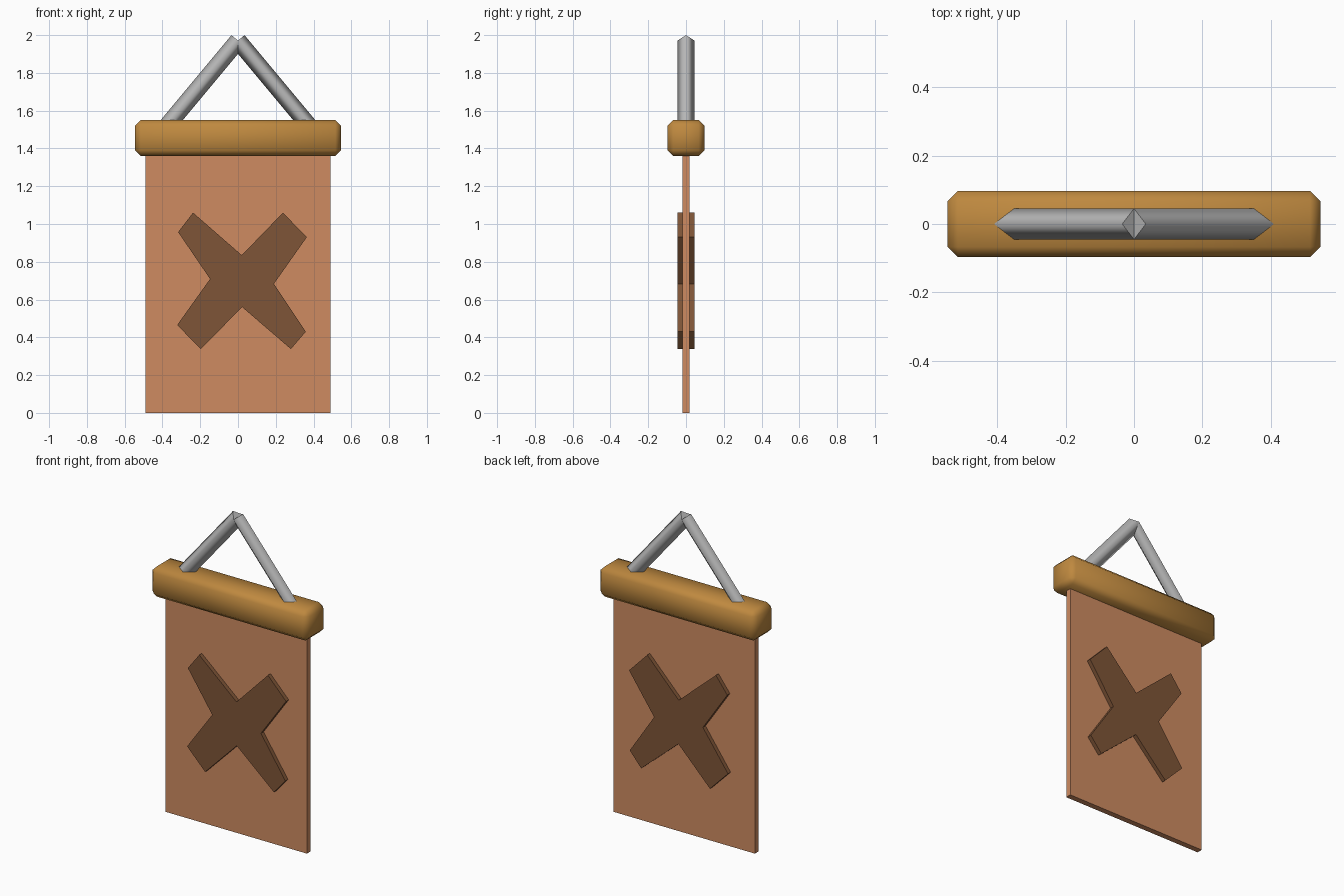
import bpy, bmesh
from mathutils import Vector

if "Cube" in bpy.data.objects:
    bpy.data.objects.remove(bpy.data.objects["Cube"])


def material(name, r, g, b):
    m = bpy.data.materials.new(name)
    m.diffuse_color = (r, g, b, 1)
    m.use_nodes = True
    m.node_tree.nodes["Principled BSDF"].inputs["Base Color"].default_value = m.diffuse_color
    return m


CLOTH = material("terracotta cloth", 0.62, 0.26, 0.12)
MARK = material("dark brown", 0.21, 0.09, 0.038)
WOOD = material("golden wood", 0.52, 0.25, 0.05)
CORD = material("grey cord", 0.48, 0.48, 0.48)


def finish(name, bm, mat, smooth=False):
    bmesh.ops.recalc_face_normals(bm, faces=bm.faces)
    for f in bm.faces:
        f.smooth = smooth
    mesh = bpy.data.meshes.new(name)
    bm.to_mesh(mesh)
    bm.free()
    mesh.materials.append(mat)
    ob = bpy.data.objects.new(name, mesh)
    bpy.context.collection.objects.link(ob)
    return ob


def box(name, size, center, mat, bevel=0.0):
    bm = bmesh.new()
    bmesh.ops.create_cube(bm, size=1)
    for v in bm.verts:
        v.co = Vector(a * b for a, b in zip(v.co, size)) + Vector(center)
    if bevel:
        bmesh.ops.bevel(bm, geom=bm.edges[:], offset=bevel, segments=1,
                        affect='EDGES')
    return finish(name, bm, mat, bevel > 0)


# Hanging cloth and the chamfered bar above it
box("banner_cloth", (0.98, 0.036, 1.42), (0, 0, 0.71), CLOTH)
box("top_bar", (1.09, 0.194, 0.19), (0, 0, 1.455), WOOD, 0.03)

# Cross emblem, pushed right through the cloth
outline = [(-.238, 1.06), (.02, .835), (.238, 1.06), (.364, .93),
           (.19, .683), (.359, .43), (.28, .338), (.022, .56),
           (-.197, .338), (-.322, .465), (-.148, .709), (-.317, .957)]
bm = bmesh.new()
face = bm.faces.new([bm.verts.new((x, -0.044, z)) for x, z in outline])
ext = bmesh.ops.extrude_face_region(bm, geom=[face], use_keep_orig=True)
for v in ext["geom"]:
    if isinstance(v, bmesh.types.BMVert):
        v.co.y = 0.044
finish("cross_emblem", bm, MARK)

# Two diamond-section cords meeting at the top
for side, label in ((-1, "left"), (1, "right")):
    top = Vector((0, 0, 1.971))
    low = Vector((side * 0.41, 0, 1.479))
    axis = (top - low).normalized()
    across = Vector((0, 1, 0))
    out = axis.cross(across)
    bm = bmesh.new()
    rings = [[bm.verts.new(p + d * 0.045) for d in (out, across, -out, -across)]
             for p in (low, top)]
    caps = [bm.faces.new(r) for r in rings]
    for i in range(4):
        j = (i + 1) % 4
        bm.faces.new((rings[0][i], rings[0][j], rings[1][j], rings[1][i]))
    ob = finish(label + "_cord", bm, CORD, True)
    # flat end caps, soft sides
    for p in ob.data.polygons:
        if abs(p.normal.dot(axis)) > 0.9:
            p.use_smooth = False
